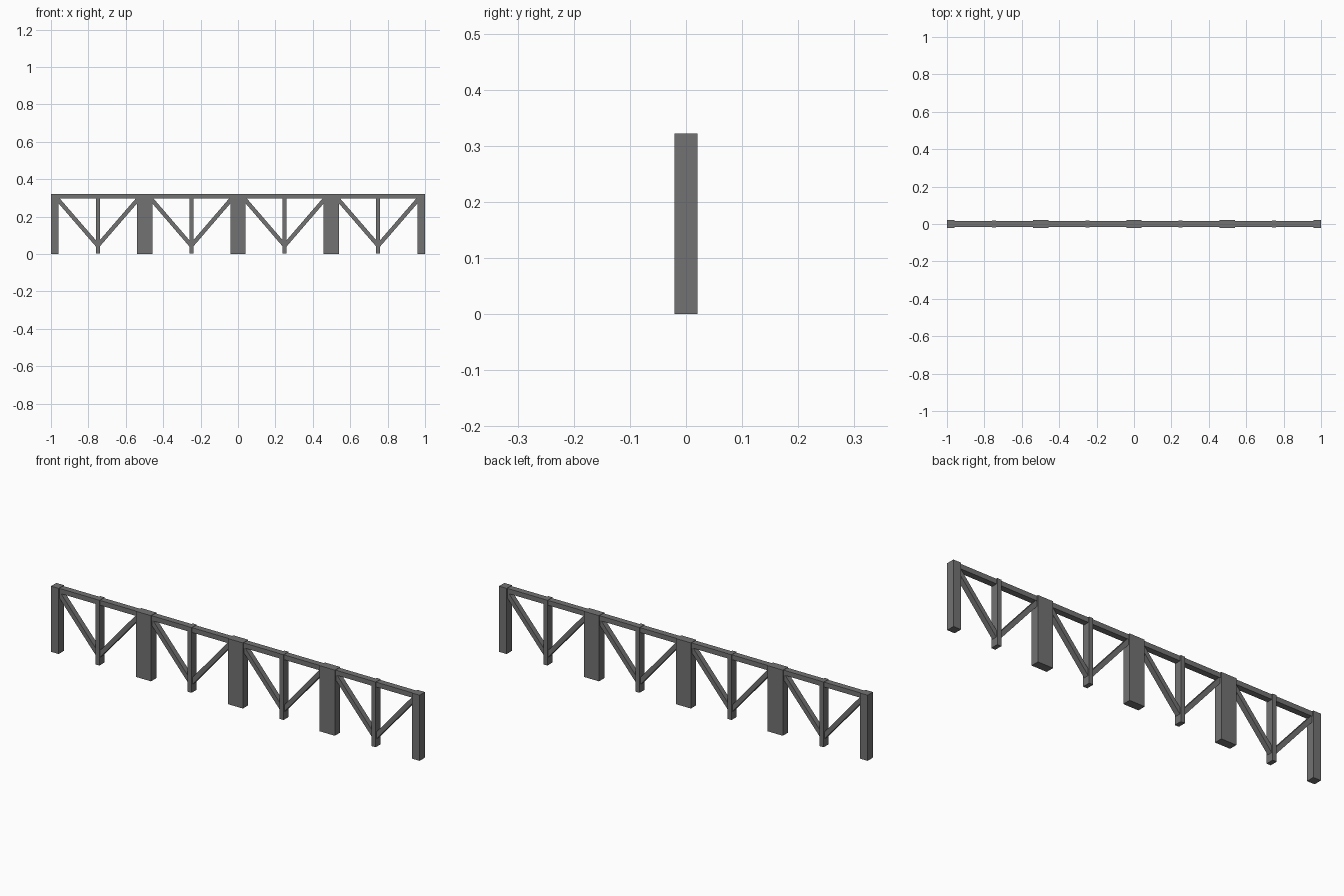
import bpy
import bmesh

cube = bpy.data.objects.get("Cube")
if cube:
    bpy.data.objects.remove(cube, do_unlink=True)

# Single dark grey finish
grey = bpy.data.materials.new("dark_grey")
grey.use_nodes = True
color = (0.17, 0.17, 0.17, 1)
grey.diffuse_color = color
grey.node_tree.nodes["Principled BSDF"].inputs["Base Color"].default_value = color

HEIGHT = 0.322
POST = 0.041         # square post section
HANGER = 0.022       # hanger width
RAIL_BOTTOM, RAIL_TOP = 0.296, 0.32


def extrude_profile(name, points, depth):
    """Extrude an x-z outline symmetrically about y = 0."""
    bm = bmesh.new()
    face = bm.faces.new([bm.verts.new((x, -depth / 2, z)) for x, z in points])
    result = bmesh.ops.extrude_face_region(bm, geom=[face])
    verts = [v for v in result["geom"] if isinstance(v, bmesh.types.BMVert)]
    bmesh.ops.translate(bm, verts=verts, vec=(0, depth, 0))
    bmesh.ops.recalc_face_normals(bm, faces=bm.faces)
    mesh = bpy.data.meshes.new(name)
    bm.to_mesh(mesh)
    bm.free()
    mesh.materials.append(grey)
    obj = bpy.data.objects.new(name, mesh)
    bpy.context.collection.objects.link(obj)
    return obj


def beam(name, x0, x1, z0, z1, depth):
    return extrude_profile(name, [(x0, z0), (x1, z0), (x1, z1), (x0, z1)], depth)


def brace(name, x0, z0, x1, z1, thick=0.034):
    """Sloping strut with plumb-cut ends."""
    h = thick / 2
    return extrude_profile(
        name, [(x0, z0 - h), (x1, z1 - h), (x1, z1 + h), (x0, z0 + h)], 0.026)


# Top rail running through all bays
beam("top_rail", -0.99, 0.99, RAIL_BOTTOM, RAIL_TOP, 0.03)

# Each bay: a post at both ends, a central hanger and a V of braces
bays = [(-1.0, -0.499), (-0.499, 0.0), (0.0, 0.499), (0.499, 1.0)]
for i, (left, right) in enumerate(bays, 1):
    mid = (left + right) / 2
    beam(f"bay_{i}_post_a", left, left + POST, 0, HEIGHT, 0.041)
    beam(f"bay_{i}_post_b", right - POST, right, 0, HEIGHT, 0.041)
    beam(f"bay_{i}_hanger", mid - HANGER / 2, mid + HANGER / 2,
         0.002, HEIGHT, 0.039)
    brace(f"bay_{i}_brace_a", left + POST, 0.287, mid, 0.045)
    brace(f"bay_{i}_brace_b", mid, 0.045, right - POST, 0.287)
